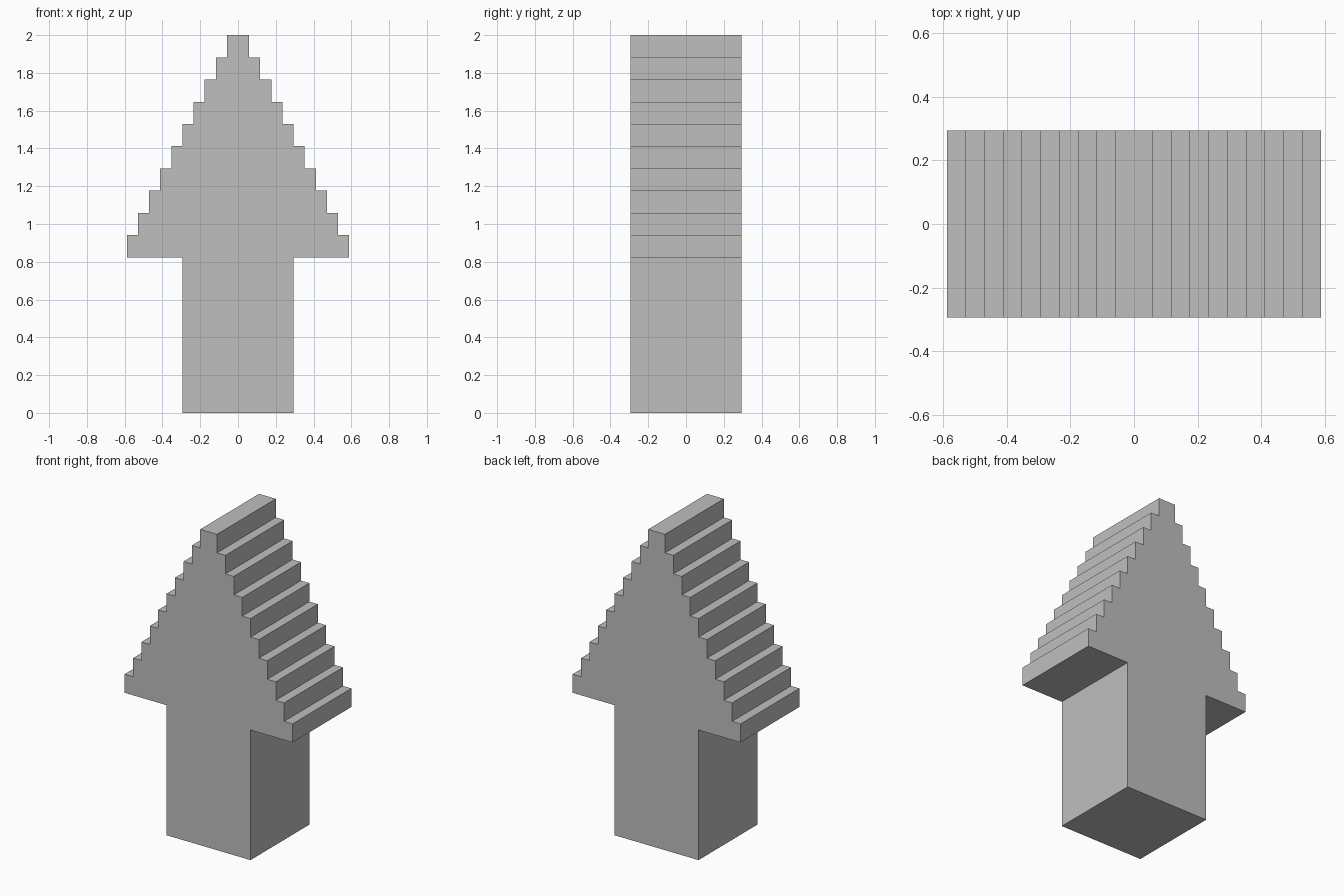
import bpy
import bmesh
from mathutils import Vector

# Remove the default cube
cube = bpy.data.objects.get("Cube")
if cube:
    bpy.data.objects.remove(cube, do_unlink=True)

UNIT = 2 / 17          # block size: 7 shaft units plus 10 steps
SHAFT_UNITS = 7
STEPS = 10
DEPTH = 5 * UNIT

# Single flat colour
grey = bpy.data.materials.new("light grey")
grey.use_nodes = True
colour = (0.52, 0.52, 0.52, 1)
grey.diffuse_color = colour
grey.node_tree.nodes["Principled BSDF"].inputs["Base Color"].default_value = colour


def right_outline():
    """Right half of the arrow profile, from the base up to the tip."""
    shaft_half = DEPTH / 2
    points = [(shaft_half, 0), (shaft_half, SHAFT_UNITS * UNIT)]
    for step in range(STEPS):
        half = (STEPS - step) * UNIT / 2
        bottom = (SHAFT_UNITS + step) * UNIT
        points += [(half, bottom), (half, bottom + UNIT)]
    return points


# Stepped arrow: mirrored profile extruded from front to back
right = right_outline()
outline = right + [(-x, z) for x, z in reversed(right)]
bm = bmesh.new()
front = bm.faces.new([bm.verts.new((x, -DEPTH / 2, z)) for x, z in outline])
result = bmesh.ops.extrude_face_region(bm, geom=[front], use_keep_orig=True)
back_verts = [g for g in result["geom"] if isinstance(g, bmesh.types.BMVert)]
bmesh.ops.translate(bm, verts=back_verts, vec=Vector((0, DEPTH, 0)))
bmesh.ops.recalc_face_normals(bm, faces=bm.faces)

mesh = bpy.data.meshes.new("stepped_arrow")
bm.to_mesh(mesh)
bm.free()
mesh.materials.append(grey)
arrow = bpy.data.objects.new("stepped_arrow", mesh)
bpy.context.scene.collection.objects.link(arrow)
